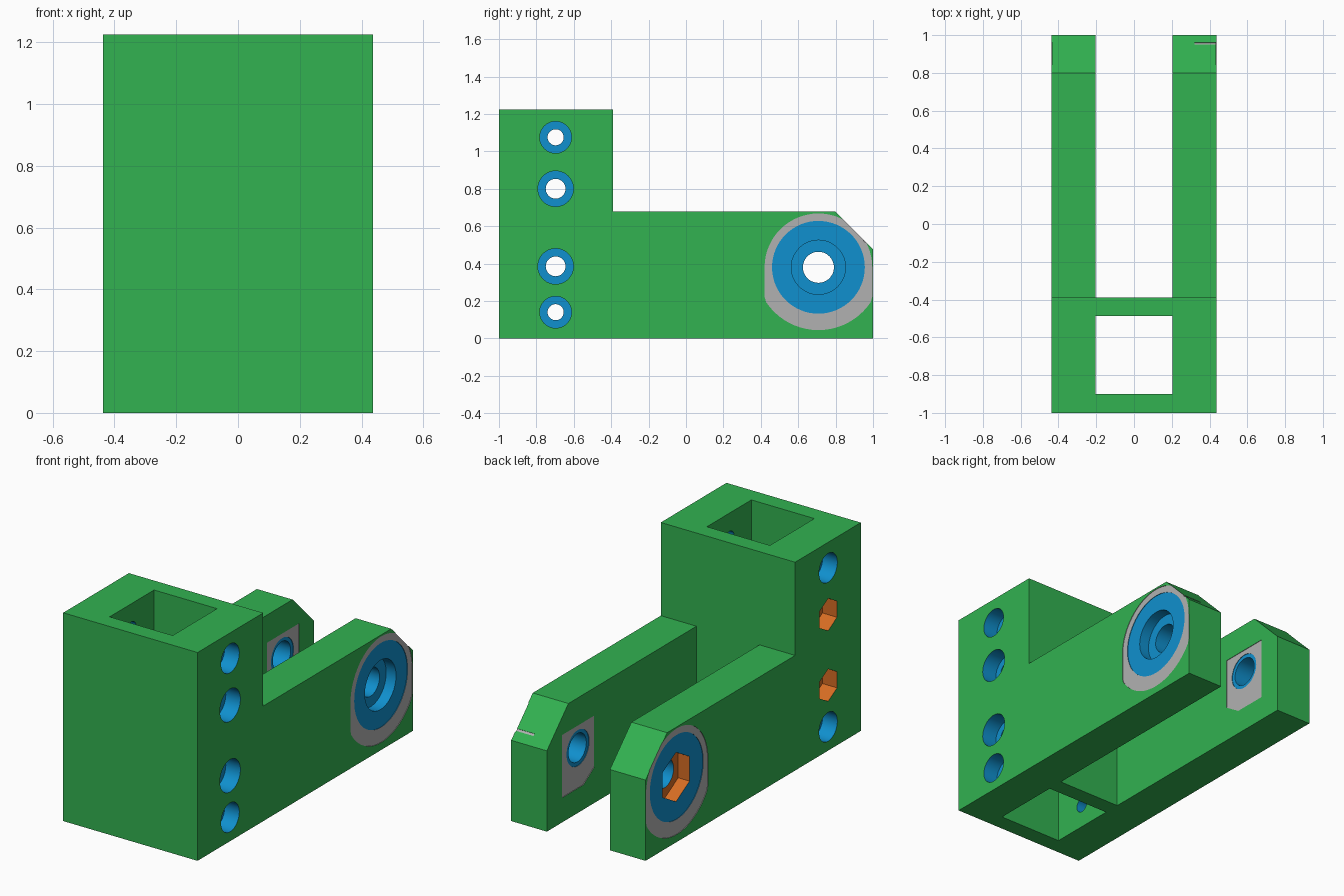
import bpy, bmesh, math

if "Cube" in bpy.data.objects:
    bpy.data.objects.remove(bpy.data.objects["Cube"])


def material(name, rgb):
    m = bpy.data.materials.new(name)
    m.diffuse_color = (*rgb, 1)
    m.use_nodes = True
    m.node_tree.nodes["Principled BSDF"].inputs["Base Color"].default_value = m.diffuse_color
    return m


GREEN = material("green", (0.032, 0.445, 0.082))
BLUE = material("blue", (0.005, 0.28, 0.62))
GREY = material("grey", (0.44, 0.44, 0.44))
ORANGE = material("orange", (0.67, 0.15, 0.017))

W = 0.437        # half width
IN = 0.205       # half width of the slot and shaft
PY, PZ = 0.708, 0.38   # pivot axis
SKIN = 0.003     # depth of inlaid colour faces


def prism(name, pts, x0, x1, mat):
    """Extrude a (y, z) outline from x0 to x1."""
    bm = bmesh.new()
    face = bm.faces.new([bm.verts.new((x0, y, z)) for y, z in pts])
    ext = bmesh.ops.extrude_face_region(bm, geom=[face])
    verts = [v for v in ext["geom"] if isinstance(v, bmesh.types.BMVert)]
    bmesh.ops.translate(bm, verts=verts, vec=(x1 - x0, 0, 0))
    bmesh.ops.recalc_face_normals(bm, faces=bm.faces)
    mesh = bpy.data.meshes.new(name)
    bm.to_mesh(mesh)
    bm.free()
    mesh.materials.append(mat)
    obj = bpy.data.objects.new(name, mesh)
    bpy.context.collection.objects.link(obj)
    return obj


def ring(y, z, r, n=48):
    # first point faces straight up, so six sides give a hexagon with its tip up
    return [(y + r * math.sin(2 * math.pi * i / n),
             z + r * math.cos(2 * math.pi * i / n)) for i in range(n)]


def rect(y0, y1, z0, z1):
    return [(y0, z0), (y1, z0), (y1, z1), (y0, z1)]


# Bracket body: tall block with a low, chamfered fork
body = prism("bracket_body", [(-1, 0), (1, 0), (1, 0.475), (0.8, 0.677),
                              (-0.39, 0.677), (-0.39, 1.225), (-1, 1.225)], -W, W, GREEN)
for m in (BLUE, GREY, ORANGE):
    body.data.materials.append(m)


def cut(pts, x0, x1, mat):
    """Cut an extruded outline from the body, leaving its colour behind."""
    tool = prism("cutter", pts, x0, x1, mat)
    tool.hide_render = True
    mod = body.modifiers.new("cut", "BOOLEAN")
    mod.operation = "DIFFERENCE"
    mod.solver = "EXACT"
    mod.material_mode = "TRANSFER"
    mod.object = tool
    bpy.context.view_layer.objects.active = body
    bpy.ops.object.modifier_apply(modifier=mod.name)
    bpy.data.objects.remove(tool)


# Fork slot and vertical shaft
cut(rect(-0.39, 1.2, -0.2, 1.5), -IN, IN, GREEN)
cut(rect(-0.90, -0.487, -0.2, 1.5), -IN, IN, GREEN)

# Outer boss outline: round above, wider and clipped at the sides below
boss = []
for i in range(64):
    a = 2 * math.pi * i / 64
    r = 0.288 if math.cos(a) >= 0 else 0.336
    boss.append((PY + max(-0.288, min(0.288, r * math.sin(a))), PZ + r * math.cos(a)))
boss = [p for i, p in enumerate(boss) if math.dist(p, boss[i - 1]) > 1e-5]
# Inner pad outline with one clipped corner
pad = [(0.56, 0.21), (0.66, 0.145), (0.86, 0.145), (0.86, 0.514), (0.56, 0.514)]

for s in (-1, 1):
    # Grey and blue inlays on the outer and inner arm faces
    cut(boss, s * (W - SKIN), s * (W + 0.1), GREY)
    cut(ring(PY, PZ, 0.248, 64), s * (W - 2 * SKIN), s * (W + 0.1), BLUE)
    cut(pad, s * 0.1, s * (IN + SKIN), GREY)
    cut(ring(PY, PZ, 0.105), s * 0.1, s * (IN + 2 * SKIN), BLUE)
    # Pivot counterbore on the right, hexagonal nut pocket on the left
    if s > 0:
        cut(ring(PY, PZ, 0.145), W - 0.07, W + 0.1, BLUE)
    else:
        cut(ring(PY, PZ, 0.145, 6), -W - 0.1, -W + 0.08, ORANGE)
cut(ring(PY, PZ, 0.083), -0.6, 0.6, BLUE)

# Column of screw holes: counterbores, nut pockets and through bores
for z, r, bore, nut in ((1.075, 0.085, 0.043, False), (0.80, 0.095, 0.053, True),
                        (0.385, 0.095, 0.053, True), (0.14, 0.085, 0.043, False)):
    cut(ring(-0.697, z, r), W - 0.095, W + 0.1, BLUE)
    if nut:
        cut(ring(-0.697, z, r, 6), -W - 0.1, -W + 0.095, ORANGE)
    else:
        cut(ring(-0.697, z, r), -W - 0.1, -W + 0.095, BLUE)
    cut(ring(-0.697, z, bore, 32), -0.6, 0.6, BLUE)

# Thin grey mark on the right arm's chamfer
k = math.sqrt(0.5)
mark = [(0.955 + k * (t + n), 0.521 + k * (n - t))
        for t, n in ((-0.007, -0.004), (0.007, -0.004), (0.007, 0.02), (-0.007, 0.02))]
cut(mark, 0.32, W + 0.1, GREY)

# Smooth bores, crisp edges
bpy.ops.object.select_all(action="DESELECT")
body.select_set(True)
bpy.context.view_layer.objects.active = body
bpy.ops.object.shade_smooth_by_angle(angle=math.radians(25))
